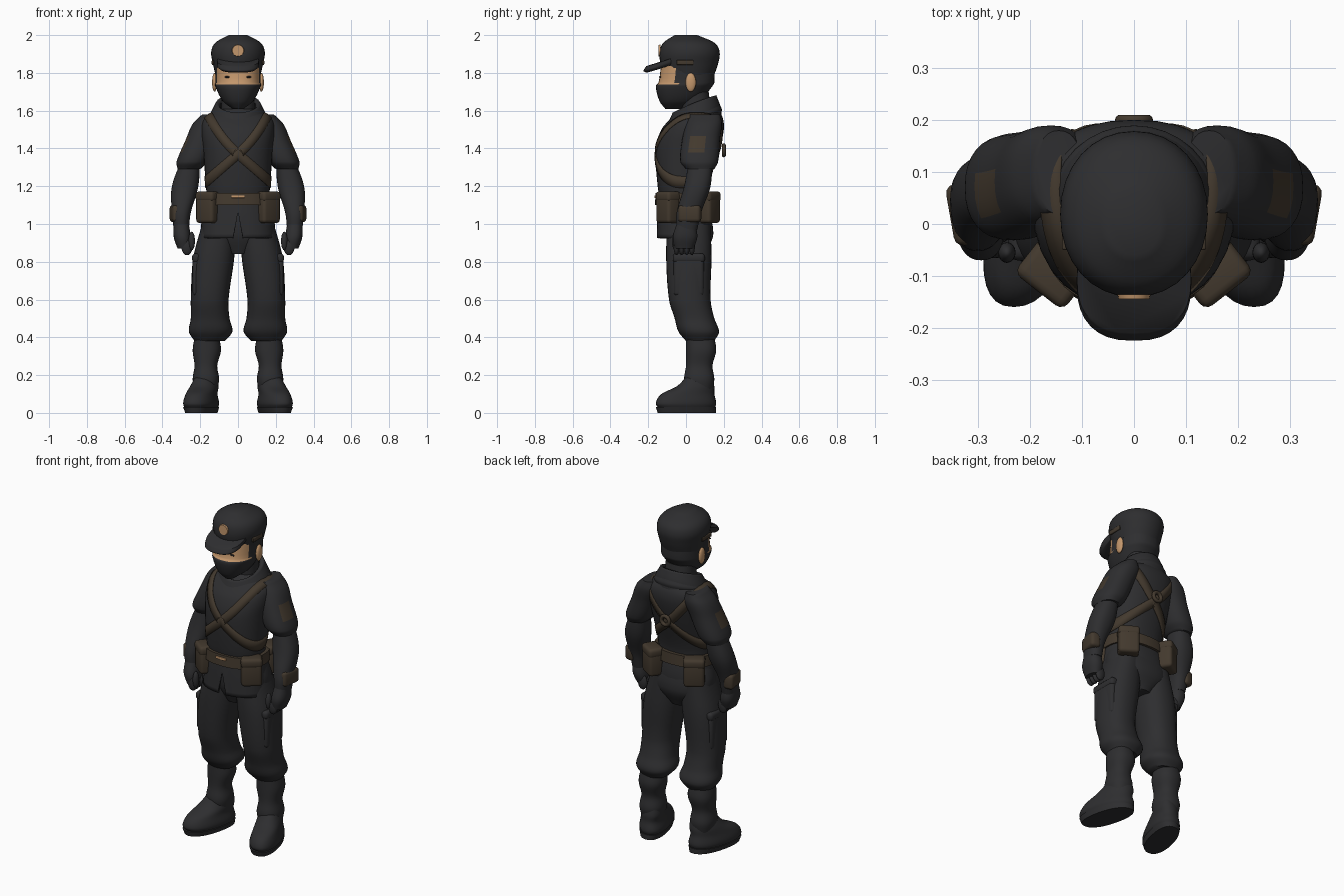
import bpy
import bmesh
from math import sin, cos, pi, copysign, radians
from mathutils import Vector, Matrix
from mathutils.bvhtree import BVHTree

old = bpy.data.objects.get("Cube")
if old:
    bpy.data.objects.remove(old, do_unlink=True)


def material(name, *rgb):
    mat = bpy.data.materials.new(name)
    mat.use_nodes = True
    mat.diffuse_color = (*rgb, 1)
    mat.node_tree.nodes["Principled BSDF"].inputs["Base Color"].default_value = (*rgb, 1)
    return mat


CLOTH = material("charcoal cloth", .027, .027, .029)
LEATHER = material("brown leather", .056, .041, .027)
SKIN = material("tan skin", .55, .31, .15)


def finish(name, bm, materials, mirror=False, thickness=0):
    """Turn a bmesh into a smooth shaded object with its modifiers."""
    bmesh.ops.recalc_face_normals(bm, faces=bm.faces)
    mesh = bpy.data.meshes.new(name)
    bm.to_mesh(mesh)
    bm.free()
    for mat in materials:
        mesh.materials.append(mat)
    obj = bpy.data.objects.new(name, mesh)
    bpy.context.collection.objects.link(obj)
    bpy.ops.object.select_all(action="DESELECT")
    obj.select_set(True)
    bpy.context.view_layer.objects.active = obj
    bpy.ops.object.shade_smooth_by_angle(angle=radians(50))
    if mirror:
        obj.modifiers.new("mirror", "MIRROR").use_mirror_merge = False
    if thickness:
        obj.modifiers.new("thickness", "SOLIDIFY").thickness = thickness
    return obj


def smooth_rings(rows, steps=5):
    """Add rings between the given ones along a smooth curve in z."""
    rings = [Vector(row) for row in rows]
    last = len(rings) - 1

    def slope(i):
        before, after = rings[max(i - 1, 0)], rings[min(i + 1, last)]
        return (after - before) / (after[0] - before[0])

    result = []
    for i in range(last):
        start, end = rings[i], rings[i + 1]
        rise = end[0] - start[0]
        for k in range(steps):
            t = k / steps
            ring = start.lerp(end, t * t * (3 - 2 * t))
            ring += slope(i) * rise * t * (1 - t) ** 2
            ring -= slope(i + 1) * rise * t * t * (1 - t)
            result.append(ring)
    return result + [rings[last]]


def loft(name, rings, materials=(CLOTH,), mirror=False, power=2.3, sides=32,
         warp=None, rule=None, thickness=0):
    """Skin horizontal rings given as z, x min, x max, y min, y max."""
    bm = bmesh.new()
    loops = []
    for z, x0, x1, y0, y1 in smooth_rings(rings):
        loop = []
        for i in range(sides):
            angle = 2 * pi * i / sides
            c, s = (copysign(abs(f) ** (2 / power), f) for f in (cos(angle), sin(angle)))
            loop.append(bm.verts.new((x0 + (x1 - x0) * (1 + c) / 2,
                                      y0 + (y1 - y0) * (1 + s) / 2, z)))
        loops.append(loop)
    for low, high in zip(loops, loops[1:]):
        for i in range(sides):
            j = (i + 1) % sides
            bm.faces.new((low[i], low[j], high[j], high[i]))
    if not thickness:
        bm.faces.new(loops[0])
        bm.faces.new(loops[-1])
    if rule:
        for face in bm.faces:
            face.material_index = rule(face.calc_center_median())
    if warp:
        for vert in bm.verts:
            vert.co += warp(vert.co)
    return finish(name, bm, materials, mirror, thickness)


def centred(*rows):
    """Expand z, half width, y min, y max into full rings."""
    return [(z, -width, width, front, back) for z, width, front, back in rows]


def box(name, centre, size, mat, turn=0, mirror=True, rounding=.018):
    bm = bmesh.new()
    bmesh.ops.create_cube(bm, size=1)
    bmesh.ops.scale(bm, vec=size, verts=bm.verts)
    bmesh.ops.bevel(bm, geom=bm.edges[:], offset=rounding, segments=3,
                    profile=.5, affect="EDGES")
    bm.transform(Matrix.Translation(centre) @ Matrix.Rotation(radians(turn), 4, "Z"))
    return finish(name, bm, [mat], mirror)


def ball(name, centre, radii, mat):
    bm = bmesh.new()
    bmesh.ops.create_uvsphere(bm, u_segments=16, v_segments=10, radius=1)
    bmesh.ops.scale(bm, vec=radii, verts=bm.verts)
    bm.transform(Matrix.Translation(centre))
    return finish(name, bm, [mat], mirror=True)


# Trousers: seat, bloused legs and cargo pockets
loft("trouser_seat", centred(
    (.84, .06, -.06, .1), (.95, .19, -.1, .145), (1.15, .16, -.1, .1)))
loft("trouser_legs", [
    (.38, .07, .23, 0, .15), (.43, .03, .26, -.04, .175), (.5, .045, .25, -.06, .15),
    (.6, .05, .25, -.09, .13), (.82, .02, .237, -.105, .135), (1, .01, .19, -.1, .13)],
    mirror=True)
box("cargo_pockets", (.215, .015, .73), (.05, .16, .22), CLOTH)
box("cargo_pocket_flaps", (.213, .015, .82), (.06, .17, .05), CLOTH)


# Boots with wrapped shins, toes turned outward
def toe_out(co):
    return Vector((-.23 * co.y, 0, 0))


loft("boot_shafts", [
    (.12, .11, .23, 0, .14), (.18, .1, .24, -.01, .15), (.25, .11, .23, 0, .14),
    (.33, .09, .24, 0, .16), (.4, .1, .23, 0, .15)], mirror=True)
loft("boots", [
    (.02, .12, .27, -.14, .15), (.05, .11, .28, -.16, .16), (.1, .12, .27, -.13, .15),
    (.14, .12, .26, -.05, .15), (.19, .13, .24, 0, .14)], mirror=True, warp=toe_out)
loft("boot_soles", [(0, .12, .27, -.15, .16), (.03, .11, .28, -.16, .16)],
     mirror=True, warp=toe_out)


# Jacket: split skirt, body and cowl collar
def front_split(co):
    at_seam = co.y < -.1 and abs(co.x) < .01 and co.z < 1.08
    return Vector((0, 0, .9 * (1.08 - co.z) if at_seam else 0))


def cowl_tilt(co):
    return Vector((0, 0, .4 * (co.y - .13) + co.x ** 2 / 2))


loft("jacket_skirt", centred(
    (.925, .195, -.155, .135), (1.04, .185, -.15, .135), (1.16, .17, -.14, .11)),
    warp=front_split, thickness=.01, sides=64)
torso = loft("jacket_body", centred(
    (1.1, .16, -.13, .11), (1.2, .17, -.15, .12), (1.4, .185, -.16, .18),
    (1.5, .195, -.13, .2), (1.56, .18, -.08, .195), (1.61, .1, -.03, .17)))
loft("cowl_collar", centred(
    (1.54, .17, -.1, .19), (1.61, .145, -.1, .18), (1.67, .115, -.07, .16)),
    warp=cowl_tilt, power=2, thickness=.025)
loft("collar_fold", centred(
    (1.55, .15, -.1, .18), (1.58, .16, -.12, .19), (1.61, .14, -.1, .18)),
    warp=cowl_tilt, power=2)


# Short sleeves with shoulder patches, then forearms
def patch(c):
    return int(c.x > .25 and abs(c.z - 1.42) < .04 and abs(c.y - .06) < .04)


loft("sleeves", [
    (1.29, .2, .32, 0, .15), (1.33, .16, .325, -.03, .17), (1.45, .11, .275, -.02, .18),
    (1.53, .08, .24, 0, .19), (1.58, .1, .19, .02, .18)],
    (CLOTH, LEATHER), mirror=True, rule=patch)
loft("forearms", [
    (.97, .26, .34, -.05, .06), (1.06, .25, .35, -.05, .08), (1.2, .21, .35, -.01, .13),
    (1.36, .2, .29, .02, .14)], mirror=True)
box("wrist_pouches", (.325, .02, 1.055), (.06, .12, .09), LEATHER, turn=-10)

# Gloved hands
loft("hands", [
    (.87, .25, .32, -.06, .04), (.93, .25, .34, -.07, .06), (1, .26, .34, -.05, .05)],
    mirror=True)
for k in range(4):
    ball(f"finger_{k + 1}", (.27, .027 * k - .05, .88), (.03, .016, .045), CLOTH)
ball("thumbs", (.245, -.055, .91), (.017, .02, .05), CLOTH)

# Belt, pouches and buckle
loft("belt", centred((1.1, .187, -.165, .14), (1.165, .187, -.16, .135)), [LEATHER])
box("buckle", (0, -.164, 1.145), (.07, .008, .014), SKIN, mirror=False, rounding=.003)
for label, x, y, turn in (("front", .157, -.095, 38), ("back", .14, .12, -32)):
    box(label + "_pouches", (x, y, 1.085), (.115, .085, .16), LEATHER, turn)
    box(label + "_pouch_flaps", (x, y, 1.145), (.12, .09, .055), LEATHER, turn)

# Crossed chest straps laid on the jacket
bpy.context.view_layer.update()
surface = BVHTree.FromObject(torso, bpy.context.evaluated_depsgraph_get())
bm = bmesh.new()
rows = []
steps = 64
for i in range(steps):
    angle = 2 * pi * i / steps
    slope = .85 + .45 * max(0, cos(angle))
    out = Vector((cos(angle), sin(angle), slope * cos(angle))).normalized()
    across = Vector((-slope, 0, 1)).normalized() * .025
    row = []
    for side in (-1, 0, 1):
        hit = surface.ray_cast(Vector((0, .02, 1.37)) + across * side, out)[0]
        row.append(bm.verts.new(hit + out * .005))
    rows.append(row)
for this, after in zip(rows, rows[1:] + rows[:1]):
    for k in range(2):
        bm.faces.new((this[k], after[k], after[k + 1], this[k + 1]))
finish("chest_straps", bm, [LEATHER], mirror=True, thickness=.006)

bpy.ops.mesh.primitive_torus_add(location=(0, .2, 1.39), rotation=(pi / 2, 0, 0),
                                 major_radius=.026, minor_radius=.011,
                                 major_segments=24, minor_segments=10)
ring = bpy.context.object
ring.name = "back_strap_ring"
ring.data.materials.append(LEATHER)
bpy.ops.object.shade_smooth()


# Head with a masked face, only the eye band left bare
def bare(c):
    return int(1.74 < c.z < 1.83 and c.y < -.05)


loft("neck", centred((1.54, .09, -.02, .14), (1.7, .085, -.03, .12)))
loft("head", centred(
    (1.61, .03, -.11, -.02), (1.65, .08, -.14, .07), (1.73, .12, -.16, .14),
    (1.75, .12, -.145, .15), (1.86, .12, -.13, .15)), (CLOTH, SKIN), rule=bare)
ball("ears", (.124, .025, 1.75), (.013, .028, .05), SKIN)
ball("eyes", (.058, -.137, 1.778), (.014, .005, .005), CLOTH)


# Peaked cap with a sloping visor
def visor_slope(co):
    return Vector((0, 0, .35 * (co.y + .2) - co.x ** 2 / 2))


loft("cap_crown", centred(
    (1.79, .12, -.11, .15), (1.85, .133, -.135, .17), (1.91, .142, -.14, .178),
    (1.96, .12, -.12, .15), (2, .05, -.06, .06)), power=2.1)
loft("cap_visor", centred(
    (1.805, .1, -.21, 0), (1.82, .11, -.225, 0), (1.84, .11, -.21, 0)),
     warp=visor_slope, power=2.5)
box("cap_side_tabs", (.133, -.005, 1.855), (.012, .09, .025), LEATHER, rounding=.004)

bm = bmesh.new()
bmesh.ops.create_cone(bm, cap_ends=True, segments=20, radius1=.032, radius2=.03, depth=.009)
bm.transform(Matrix.Translation((0, -.14, 1.918)) @ Matrix.Rotation(pi / 2, 4, "X"))
finish("cap_badge", bm, [SKIN])
